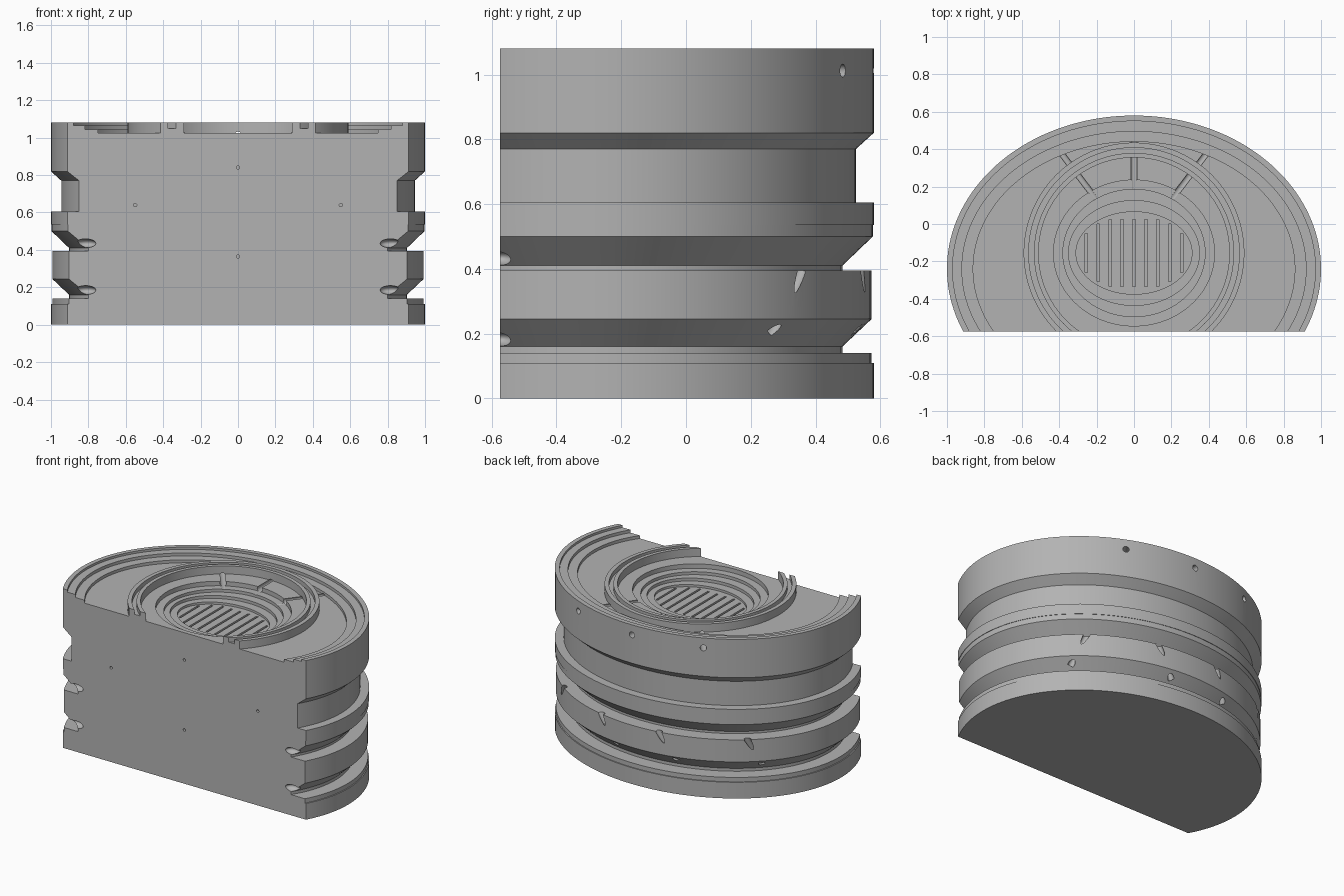
import bpy, bmesh, math
from mathutils import Vector, Matrix

if "Cube" in bpy.data.objects:
    bpy.data.objects.remove(bpy.data.objects["Cube"], do_unlink=True)

N = 160
FRONT = -0.575
OUTER_Y, WELL_Y = -0.24, -0.155

grey = bpy.data.materials.new("plain grey")
grey.use_nodes = True
tone = (0.45, 0.45, 0.45, 1)
grey.diffuse_color = tone
grey.node_tree.nodes["Principled BSDF"].inputs["Base Color"].default_value = tone


def wall_point(deg, inset, z):
    """Point on the oval outer wall, moved inward by inset."""
    t = math.radians(deg)
    return Vector(((1 - inset) * math.cos(t), OUTER_Y + (0.82 - inset) * math.sin(t), z))


def add_rod(bm, a, b, r):
    """Solid rod from a to b."""
    a, b = Vector(a), Vector(b)
    turn = (b - a).to_track_quat('Z', 'Y').to_matrix().to_4x4()
    bmesh.ops.create_cone(bm, cap_ends=True, segments=24, radius1=r, radius2=r,
                          depth=(b - a).length, matrix=Matrix.Translation((a + b) / 2) @ turn)


def cut(target, name, build):
    """Subtract the shapes made by build, with the first solver that succeeds."""
    bm = bmesh.new()
    build(bm)
    me = bpy.data.meshes.new(name)
    bm.to_mesh(me)
    bm.free()
    cutter = bpy.data.objects.new(name, me)
    bpy.context.scene.collection.objects.link(cutter)
    cutter.hide_render = True
    mod = target.modifiers.new(name, 'BOOLEAN')
    mod.operation, mod.object = 'DIFFERENCE', cutter
    for solver in ('EXACT', 'MANIFOLD', 'FLOAT'):
        mod.solver = solver
        bpy.context.view_layer.update()
        graph = bpy.context.evaluated_depsgraph_get()
        result = bpy.data.meshes.new_from_object(target.evaluated_get(graph))
        if len(result.polygons) > len(target.data.polygons) / 2:
            target.data = result
            break
    target.modifiers.clear()
    bpy.data.objects.remove(cutter, do_unlink=True)


# Outer wall: inset and height, from the base up to the rim
wall = [(0, 0), (0, 0.11), (0.007, 0.11), (0.007, 0.14), (0.097, 0.14), (0.097, 0.16),
        (0.007, 0.245), (0.007, 0.395), (0.097, 0.395), (0.097, 0.41), (0.003, 0.5),
        (0.003, 0.535), (0, 0.535), (0, 0.605), (0.055, 0.605), (0.055, 0.77),
        (0, 0.82), (0, 1.08)]
rings = [(1 - d, 0.82 - d, OUTER_Y, z) for d, z in wall]


def steps(sizes, heights, cy):
    """Flat treads with upright risers."""
    for (rx, ry), z in zip(sizes, heights):
        rings.append((rx, ry, cy, rings[-1][3]))
        rings.append((rx, ry, cy, z))


# Rim steps, double round ridge and stepped oval well
steps([(0.97, 0.79), (0.92, 0.735), (0.86, 0.68)], [1.065, 1.045, 1.025], OUTER_Y)
steps([(r, r) for r in (0.59, 0.563, 0.535, 0.51)], [1.08, 1.05, 1.08, 1.025], WELL_Y)
steps([(0.43, 0.39), (0.38, 0.34), (0.35, 0.28), (0.31, 0.22)],
      [0.995, 0.975, 0.955, 0.94], WELL_Y)

bm = bmesh.new()
loops = []
for rx, ry, cy, z in rings:
    angles = [2 * math.pi * i / N for i in range(N)]
    loops.append([bm.verts.new((rx * math.cos(t), cy + ry * math.sin(t), z)) for t in angles])
for low, high in zip(loops, loops[1:]):
    for i in range(N):
        j = (i + 1) % N
        bm.faces.new((low[i], low[j], high[j], high[i]))
bm.faces.new(loops[0][::-1])
bm.faces.new(loops[-1])

# Flat front face
bmesh.ops.bisect_plane(bm, geom=bm.verts[:] + bm.edges[:] + bm.faces[:], dist=1e-6,
                       plane_co=(0, FRONT, 0), plane_no=(0, -1, 0), clear_outer=True)
bmesh.ops.holes_fill(bm, edges=[e for e in bm.edges if e.is_boundary], sides=0)
bmesh.ops.recalc_face_normals(bm, faces=bm.faces[:])
mesh = bpy.data.meshes.new("oval_half_body")
bm.to_mesh(mesh)
bm.free()
mesh.materials.append(grey)
body = bpy.data.objects.new("oval_half_body", mesh)
bpy.context.scene.collection.objects.link(body)


# Narrow slots in the well floor
def floor_slots(bm):
    for k in range(-4, 5):
        x = k * 0.064
        half = min(0.18, 0.2 * math.sqrt(1 - (x / 0.3) ** 2))
        m = Matrix.Translation((x, WELL_Y, 0.94)) @ Matrix.Diagonal((0.014, 2 * half, 0.05, 1))
        bmesh.ops.create_cube(bm, size=1, matrix=m)


# Drilled channels from the back wall to the well
def channels(bm):
    z = 1.012
    add_rod(bm, (0, 0.7, z), (0, 0.18, z), 0.02)
    for s in (-1, 1):
        add_rod(bm, (s * 0.56, 0.603, z), (s * 0.2, 0.13, z), 0.02)


# Slanted notches across the lower land
def notches(bm):
    for deg, lean in ((44, 3.5), (78, -3.5), (104, -3.5), (138, -3.5)):
        add_rod(bm, wall_point(deg - lean, 0.05, 0.2), wall_point(deg + lean, 0.012, 0.402), 0.02)


# Scooped groove ends and pin holes at the front face
def front_holes(bm):
    for s in (-1, 1):
        for z in (0.185, 0.435):
            m = Matrix.Translation((s * 0.815, FRONT, z)) @ Matrix.Diagonal((0.055, 0.04, 0.024, 1))
            bmesh.ops.create_uvsphere(bm, u_segments=24, v_segments=16, radius=1, matrix=m)
    for x, z in ((0, 0.84), (-0.55, 0.64), (0.55, 0.64), (0, 0.365)):
        add_rod(bm, (x, FRONT - 0.05, z), (x, FRONT + 0.06, z), 0.009)


for name, build in (("floor_slots", floor_slots), ("channels", channels),
                    ("notches", notches), ("front_holes", front_holes)):
    cut(body, name, build)

bpy.context.view_layer.objects.active = body
body.select_set(True)
bpy.ops.object.shade_smooth_by_angle(angle=math.radians(25))
